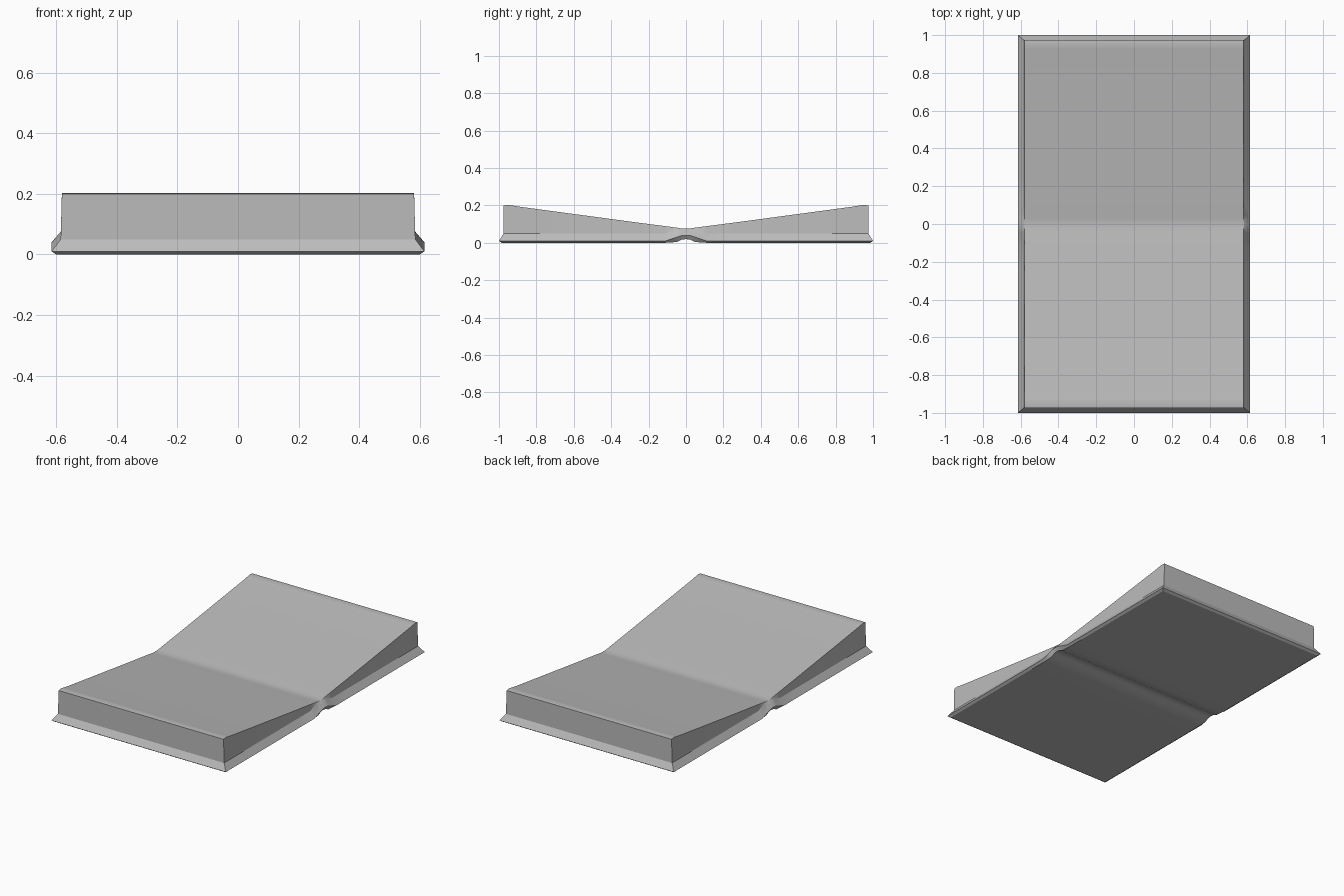
import bpy, bmesh, math

if "Cube" in bpy.data.objects:
    bpy.data.objects.remove(bpy.data.objects["Cube"], do_unlink=True)

grey = bpy.data.materials.new("mid grey")
grey.use_nodes = True
colour = (0.5, 0.5, 0.5, 1)
grey.diffuse_color = colour
grey.node_tree.nodes["Principled BSDF"].inputs["Base Color"].default_value = colour

# Stations from hinge to end: y, top height, skirt lift, underside height
half = [(0, 0.075, 0.03, 0.02), (0.025, 0.077, 0.028, 0.016),
        (0.05, 0.081, 0.02, 0.004), (0.11, 0.089, 0, 0),
        (0.25, 0.107, 0, 0), (0.6, 0.154, 0, 0),
        (0.89, 0.193, 0, 0), (0.925, 0.199, 0, 0),
        (0.95, 0.203, 0, 0), (0.975, 0.2, 0, 0)]
stations = [(-y, t, l, b) for y, t, l, b in reversed(half[1:])] + half

bm = bmesh.new()


def ring(y, top, lift, under):
    """Closed cross-section; the end ones flare outward along y."""
    end = math.copysign(1, y) if abs(y) > 0.97 else 0
    side = [(0.6, 0.01, under), (0.615, 0.025, 0.01 + lift),
            (0.585, 0, min(0.05 + lift, top - 0.002)), (0.581, 0, top)]
    pts = [(x, y + end * flare, z) for x, flare, z in side]
    pts += [(-x, py, z) for x, py, z in reversed(pts)]
    return [bm.verts.new(p) for p in pts]


# Body lofted along its length
rings = [ring(*s) for s in stations]
for a, b in zip(rings, rings[1:]):
    for i in range(8):
        j = (i + 1) % 8
        bm.faces.new((a[i], a[j], b[j], b[i]))

# End walls with sloped skirt
for r in (rings[0], rings[-1]):
    for i in range(3):
        bm.faces.new((r[i], r[i + 1], r[6 - i], r[7 - i]))
bmesh.ops.recalc_face_normals(bm, faces=bm.faces[:])

mesh = bpy.data.meshes.new("folded_body")
bm.to_mesh(mesh)
bm.free()
body = bpy.data.objects.new("folded_body", mesh)
bpy.context.collection.objects.link(body)
mesh.materials.append(grey)

bpy.context.view_layer.objects.active = body
body.select_set(True)
bpy.ops.object.shade_smooth_by_angle(angle=math.radians(25))
